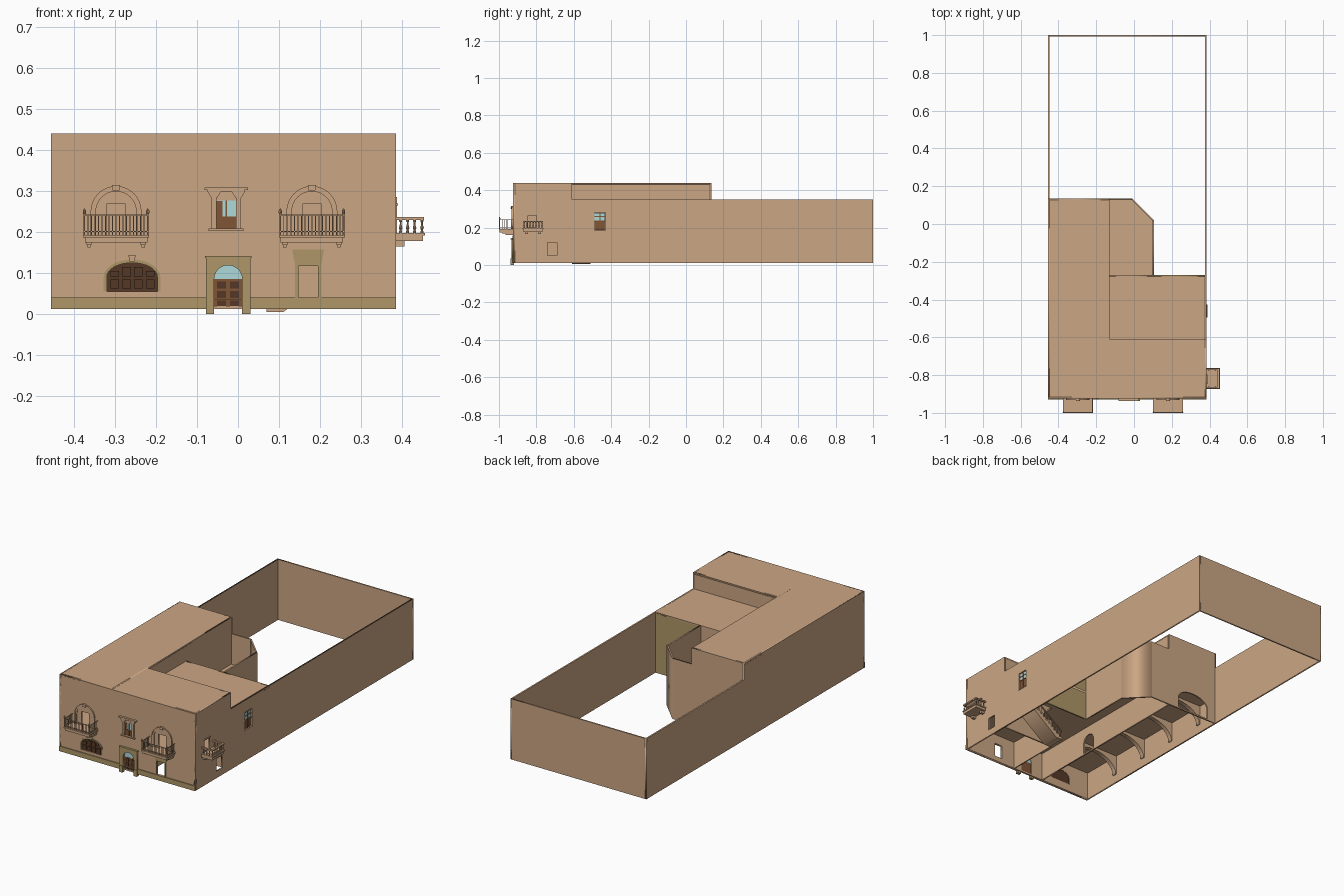
import bpy, bmesh, math

def material(name, c):
    m = bpy.data.materials.new(name)
    m.diffuse_color = (*c, 1)
    return m

TAN = material("tan_plaster", (.60, .38, .23))
OLIVE = material("olive_stone", (.43, .31, .14))
DARK = material("dark_wood", (.09, .04, .02))
WOOD = material("wood", (.22, .09, .035))
GLASS = material("pale_glass", (.42, .69, .69))
Z0 = .012

def finish(name, bm, mat):
    bmesh.ops.remove_doubles(bm, verts=bm.verts, dist=1e-6)
    bmesh.ops.recalc_face_normals(bm, faces=bm.faces)
    me = bpy.data.meshes.new(name)
    bm.to_mesh(me)
    me.materials.append(mat)
    ob = bpy.data.objects.new(name, me)
    bpy.context.collection.objects.link(ob)
    return ob

def prism(name, loops, plane, lo, hi, mat=TAN):
    """Flat outline with holes, extruded between lo and hi across its plane."""
    cu = bpy.data.curves.new(name, 'CURVE')
    cu.dimensions, cu.fill_mode, cu.extrude = '2D', 'BOTH', (hi - lo) / 2
    for loop in loops:
        s = cu.splines.new('POLY')
        s.points.add(len(loop) - 1)
        for p, (a, b) in zip(s.points, loop):
            p.co = (a, b, 0, 1)
        s.use_cyclic_u = True
    tmp = bpy.data.objects.new(name + "_tmp", cu)
    bpy.context.collection.objects.link(tmp)
    me = bpy.data.meshes.new_from_object(tmp.evaluated_get(bpy.context.evaluated_depsgraph_get()))
    bm = bmesh.new()
    bm.from_mesh(me)
    bpy.data.objects.remove(tmp)
    bpy.data.curves.remove(cu)
    bpy.data.meshes.remove(me)
    mid = (lo + hi) / 2
    for v in bm.verts:
        a, b, c = v.co
        v.co = {'XZ': (a, mid - c, b), 'YZ': (mid + c, a, b), 'XY': (a, b, mid + c)}[plane]
    return finish(name, bm, mat)

def rect(a0, a1, b0, b1):
    return [(a0, b0), (a1, b0), (a1, b1), (a0, b1)]

def arc(cx, r, zs, h, n=16):
    return [(cx + r * math.cos(math.pi * i / n), zs + h * math.sin(math.pi * i / n)) for i in range(n + 1)]

def arch(cx, r, z0, zs, h):
    return [(cx - r, z0), (cx + r, z0)] + arc(cx, r, zs, h)

def arch_band(cx, r, z0, zs, h, t):
    return [(cx + r, z0)] + arc(cx, r, zs, h) + [(cx - r, z0), (cx - r + t, z0)] \
        + arc(cx, r - t, zs, h - t)[::-1] + [(cx + r - t, z0)]

def boxes(name, items, mat=TAN):
    """Several boxes (x0, x1, y0, y1, z0, z1) as one part."""
    bm = bmesh.new()
    for x0, x1, y0, y1, z0, z1 in items:
        vs = bmesh.ops.create_cube(bm, size=1)['verts']
        for v in vs:
            v.co = (x0 + (v.co.x + .5) * (x1 - x0), y0 + (v.co.y + .5) * (y1 - y0),
                    z0 + (v.co.z + .5) * (z1 - z0))
    return finish(name, bm, mat)

def turned(name, spots, profile, mat=TAN, n=8):
    """Lathe-turned posts at each (x, y); profile is (radius, z)."""
    bm = bmesh.new()
    for x, y in spots:
        rings = [[bm.verts.new((x + r * math.cos(math.tau * i / n), y + r * math.sin(math.tau * i / n), z))
                  for i in range(n)] for r, z in profile]
        for a, b in zip(rings, rings[1:]):
            for i in range(n):
                bm.faces.new((a[i], a[(i + 1) % n], b[(i + 1) % n], b[i]))
        bm.faces.new(rings[0])
        bm.faces.new(rings[-1])
    return finish(name, bm, mat)

BALC = (-.297, .18)

# outer walls with openings
prism("front_wall", [rect(-.455, .385, Z0, .44), arch(-.258, .062, .055, .09, .035),
      arch(-.024, .034, .02, .085, .034), rect(.147, .195, .04, .117), rect(-.052, -.005, .207, .3)]
      + [rect(c - .023, c + .023, .192, .268) for c in BALC], 'XZ', -.925, -.915)
prism("right_wall", [[(-.925, Z0), (1, Z0), (1, .35), (-.61, .35), (-.61, .44), (-.925, .44)],
      rect(-.74, -.69, .05, .12), rect(-.49, -.43, .185, .28), rect(-.845, -.8, .2, .265)], 'YZ', .377, .385)
prism("left_wall", [[(-.925, Z0), (1, Z0), (1, .35), (.135, .35), (.135, .44), (-.925, .44)]],
      'YZ', -.455, -.447)
prism("yard_back_wall", [rect(-.455, .385, Z0, .35)], 'XZ', .992, 1)
prism("wing_back_wall", [[(-.447, Z0), (-.01, Z0), (-.01, .35), (-.13, .35), (-.13, .44), (-.447, .44)],
      arch(-.295, .1, .02, .08, .055)], 'XZ', .127, .135)
prism("terrace_corner_wall", [[(-.01, .135), (.105, .02), (.097, .017), (-.013, .127)]], 'XY', Z0, .35)
prism("terrace_side_wall", [rect(-.27, .02, Z0, .35)], 'YZ', .097, .105)
prism("yard_facing_wall", [rect(.105, .377, Z0, .35)], 'XZ', -.278, -.27, OLIVE)
prism("terrace_inner_wall", [rect(-.13, .105, .18, .35)], 'XZ', -.278, -.27)

# roofs and first floor
prism("upper_roof", [[(-.455, -.925), (.385, -.925), (.385, -.61), (-.13, -.61), (-.13, .135), (-.455, .135)]],
      'XY', .432, .44)
prism("lower_roof", [rect(-.13, .385, -.61, -.27)], 'XY', .342, .35)
prism("first_floor", [[(-.447, -.915), (.377, -.915), (.377, -.27), (.1, -.27), (.1, .02), (-.01, .13),
      (-.447, .13)], rect(.14, .31, -.605, -.51)], 'XY', .17, .18)

# inner walls
prism("wing_inner_wall", [rect(-.915, .127, Z0, .44), arch(-.53, .04, .02, .08, .04)], 'YZ', -.138, -.13)
prism("courtyard_step_wall", [rect(-.13, .377, .18, .44)], 'XZ', -.618, -.61)
prism("room_cross_wall", [rect(.06, .377, Z0, .17)], 'XZ', -.618, -.61)
prism("passage_right_wall", [rect(-.915, -.61, Z0, .17)], 'YZ', .056, .062)

# arches carrying the wing floor
for i, y in enumerate((-.69, -.46, -.23, 0)):
    prism(f"hall_arch_{i + 1}", [[(-.447, .17), (-.447, .06)] + arc(-.2925, .15, .06, .095)[::-1]
          + [(-.138, .06), (-.138, .17)]], 'XZ', y - .012, y + .012)

# staircase and its railing
N = 13
run, rise = .24 / N, .175 / N
prism("staircase", [[(.07, .005)] + [p for i in range(N) for p in
      ((.07 + i * run, .005 + (i + 1) * rise), (.07 + (i + 1) * run, .005 + (i + 1) * rise))]
      + [(.31, .155), (.11, .005)]], 'XZ', -.61, -.51)
boxes("stair_balusters", [(x, x + .003, -.514, -.511, z, z + .04) for i in range(N)
      for x, z in [(.078 + i * run, .005 + (i + 1) * rise)]])
prism("stair_handrail", [[(.07, .052), (.31, .227), (.31, .234), (.07, .059)]], 'XZ', -.516, -.509)

# plinth along the front
boxes("plinth", [(-.455, -.078, -.93, -.925, Z0, .04), (.031, .385, -.93, -.925, Z0, .04)], OLIVE)

# entrance portal, doors and fanlight
prism("portal", [rect(-.078, .031, .035, .14), [(x, max(z, .0351)) for x, z in arch(-.024, .034, .036, .085, .034)]],
      'XZ', -.934, -.925, OLIVE)
boxes("portal_bases", [(-.078, -.058, -.937, -.92, 0, .036), (.01, .031, -.937, -.92, 0, .036)], OLIVE)
boxes("portal_cap", [(-.08, .033, -.937, -.925, .137, .142)], OLIVE)
boxes("entrance_doors", [(-.058, .01, -.921, -.917, Z0, .085)], WOOD)
boxes("entrance_panels", [(x, x + .022, -.923, -.92, z, z + .017) for x in (-.051, -.019)
      for z in (.016, .039, .062)], DARK)
prism("fanlight", [arch(-.024, .034, .085, .0851, .034)], 'XZ', -.92, -.918, GLASS)

# ground floor arched window with panelled shutters
prism("shutter_window", [arch(-.258, .062, .055, .09, .035)], 'XZ', -.92, -.916, DARK)
cols = (-.313, -.284, -.255, -.226)
boxes("shutter_panels", [(x + .002, x + .023, -.924, -.919, z, z + .022) for x in cols for z in (.062, )]
      + [(x + .002, x + .023, -.924, -.919, .092, .105 if k in (0, 3) else .115) for k, x in enumerate(cols)], DARK)
prism("shutter_window_surround", [arch_band(-.258, .069, .055, .09, .043, .0075)], 'XZ', -.928, -.925, OLIVE)
prism("shutter_window_keystone", [[(-.264, .128), (-.252, .128), (-.249, .144), (-.267, .144)]], 'XZ', -.932, -.925)

# side doorway on the front
prism("doorway_surround", [[(.147, .04), (.147, .117), (.195, .117), (.195, .04), (.203, .04), (.203, .12),
      (.21, .157), (.132, .157), (.139, .12), (.139, .04)]], 'XZ', -.928, -.925, OLIVE)

# upper middle window
boxes("window_frame", [(-.064, -.052, -.931, -.925, .207, .297), (-.005, .007, -.931, -.925, .207, .297),
      (-.072, .014, -.935, -.925, .203, .208), (-.074, .016, -.934, -.925, .297, .302),
      (-.082, .024, -.937, -.925, .302, .308)])
for s, n in ((-1, "left"), (1, "right")):
    prism(f"window_console_{n}", [[(-.0285 + s * a, b) for a, b in
          ((.022, .284), (.037, .284), (.045, .297), (.014, .297))]], 'XZ', -.934, -.925)
boxes("window_shutter", [(-.052, -.038, -.92, -.917, .207, .275), (-.038, -.005, -.92, -.917, .207, .235)], WOOD)
boxes("window_glass", [(-.038, -.005, -.919, -.917, .235, .277), (-.052, -.038, -.919, -.917, .24, .277)], GLASS)
boxes("window_head", [(-.052, -.005, -.922, -.917, .277, .3)])
boxes("window_mullions", [(-.03, -.027, -.922, -.916, .207, .277), (-.052, -.005, -.922, -.916, .234, .238)], WOOD)

# front balconies with arched surrounds
for c, n in zip(BALC, ("left", "right")):
    L, R = c - .08, c + .08
    boxes(f"balcony_slab_{n}", [(L, R, -1, -.925, .187, .192), (L + .004, R - .004, -.996, -.925, .175, .187),
          (L + .008, L + .02, -.985, -.925, .168, .175), (R - .02, R - .008, -.985, -.925, .168, .175),
          (L + .01, L + .018, -.965, -.925, .162, .168), (R - .018, R - .01, -.965, -.925, .162, .168)])
    bars = [(x - .001, x + .001, -.998, -.996, .192, .242) for x in [L + .003 + i * .154 / 18 for i in range(19)]]
    bars += [(x - .001, x + .001, y, y + .002, .192, .242) for x in (L + .003, R - .003)
             for y in [-.99 + .009 * i for i in range(7)]]
    rails = [(L + .001, R - .001, -.999, -.995, z, z + .0025) for z in (.2, .24)]
    rails += [(x - .0015, x + .0015, -.998, -.925, z, z + .0025) for x in (L + .003, R - .003) for z in (.2, .24)]
    boxes(f"balcony_railing_{n}", bars + rails)
    turned(f"balcony_posts_{n}", [(L + .003, -.997), (R - .003, -.997)],
           [(.002, .192), (.002, .242), (.004, .247), (.004, .252), (.001, .257)])
    prism(f"balcony_arch_outer_{n}", [arch_band(c, .062, .192, .25, .062, .005)], 'XZ', -.932, -.925)
    prism(f"balcony_arch_inner_{n}", [arch_band(c, .057, .192, .25, .057, .008)], 'XZ', -.929, -.925)
    prism(f"balcony_keystone_{n}", [[(c - .008, .301), (c + .008, .301), (c + .01, .315), (c - .01, .315)]],
          'XZ', -.936, -.925)

# side balcony with turned balusters
boxes("side_balcony_slab", [(.385, .455, -.873, -.763, .192, .198), (.385, .451, -.87, -.766, .178, .192),
      (.385, .405, -.86, -.845, .165, .178), (.385, .405, -.791, -.776, .165, .178)])
spots = [(.448, -.866 + i * .096 / 6) for i in range(7)] + [(x, y) for x in (.396, .413, .43) for y in (-.866, -.77)]
turned("side_balcony_balusters", spots, [(.004, .198), (.004, .202), (.002, .204), (.0045, .21), (.002, .218),
       (.002, .224), (.004, .226), (.004, .229)])
boxes("side_balcony_rail", [(.443, .453, -.872, -.764, .229, .236), (.385, .443, -.872, -.862, .229, .236),
      (.385, .443, -.774, -.764, .229, .236)])
boxes("side_balcony_door_head", [(.385, .39, -.848, -.797, .265, .27)])

# side window on the right wall
boxes("side_window_leaves", [(.379, .382, -.485, -.435, .187, .235)], WOOD)
boxes("side_window_glass", [(.379, .381, -.488, -.432, .235, .278)], GLASS)
boxes("side_window_bars", [(.378, .384, -.49, -.43, .234, .238), (.378, .384, -.462, -.458, .185, .28),
      (.378, .384, -.49, -.43, .258, .261)], WOOD)
boxes("side_window_frame", [(.38, .387, -.494, -.489, .185, .28), (.38, .387, -.431, -.426, .185, .28),
      (.38, .387, -.494, -.426, .28, .285), (.38, .388, -.494, -.426, .181, .186)])
